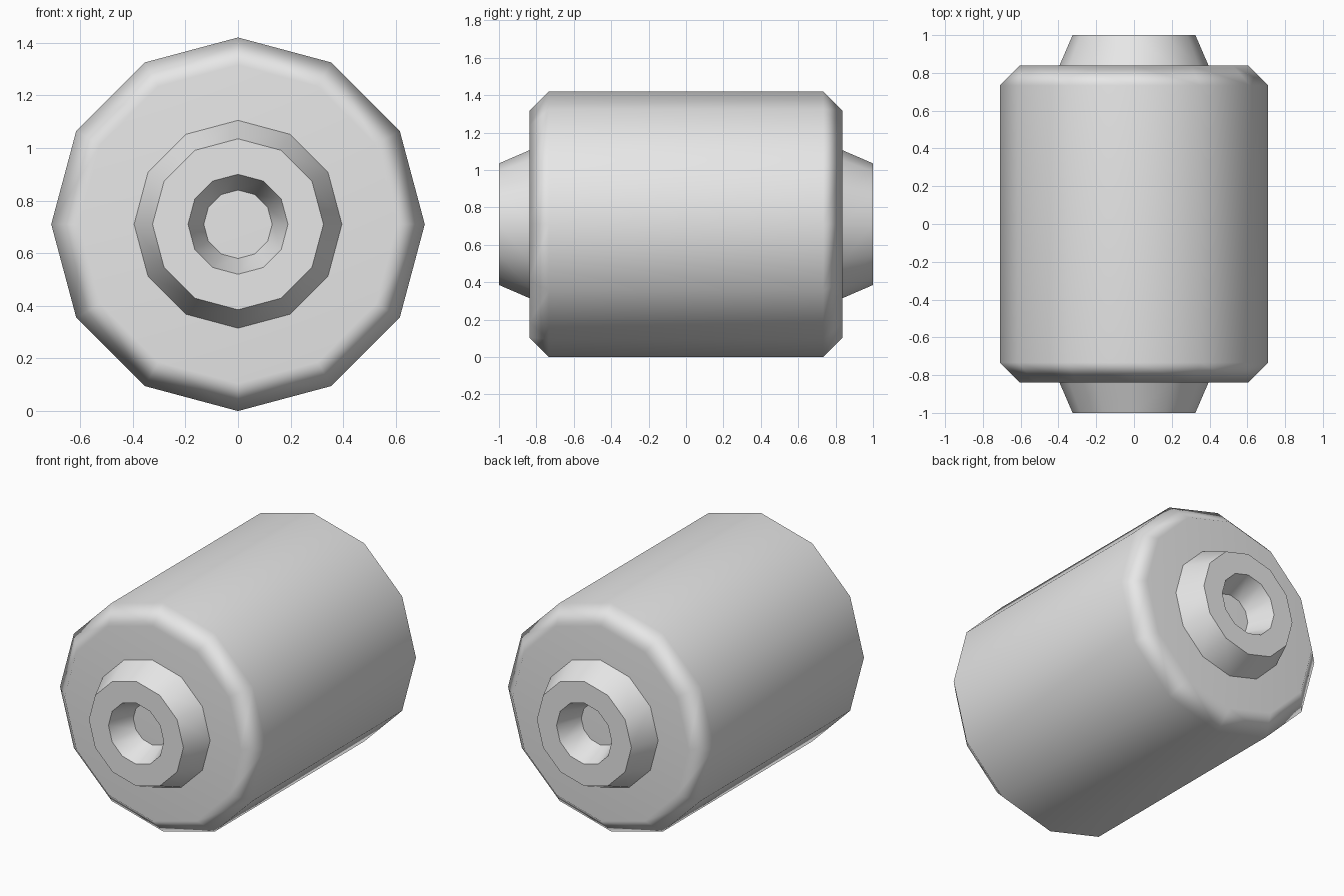
import bpy
import bmesh
from math import cos, sin, pi, radians

SIDES = 12
RADIUS = 0.71

default = bpy.data.objects.get("Cube")
if default:
    bpy.data.objects.remove(default, do_unlink=True)

grey = bpy.data.materials.new("light grey")
grey.use_nodes = True
colour = (0.8, 0.8, 0.8, 1.0)
grey.diffuse_color = colour
grey.node_tree.nodes["Principled BSDF"].inputs["Base Color"].default_value = colour


def lathe(name, profile, caps=False):
    """Turn a (radius, y) profile around the roller's axis."""
    bm = bmesh.new()
    rings = []
    for r, y in profile:
        angles = [2 * pi * i / SIDES for i in range(SIDES)]
        rings.append([bm.verts.new((r * cos(a), y, RADIUS + r * sin(a))) for a in angles])
    for a, b in zip(rings, rings[1:]):
        for i in range(SIDES):
            j = (i + 1) % SIDES
            bm.faces.new((a[i], a[j], b[j], b[i]))
    if caps:
        bm.faces.new(rings[0])
        bm.faces.new(rings[-1])
    bmesh.ops.recalc_face_normals(bm, faces=bm.faces)
    mesh = bpy.data.meshes.new(name)
    bm.to_mesh(mesh)
    bm.free()
    mesh.materials.append(grey)
    obj = bpy.data.objects.new(name, mesh)
    bpy.context.collection.objects.link(obj)

    # Soft shading with crisp corners
    bpy.ops.object.select_all(action="DESELECT")
    obj.select_set(True)
    bpy.context.view_layer.objects.active = obj
    bpy.ops.object.shade_smooth_by_angle(angle=radians(50))
    weighted = obj.modifiers.new("Weighted normals", "WEIGHTED_NORMAL")
    weighted.keep_sharp = True
    return obj


# Barrel with chamfered rims
lathe("barrel", [(0.605, -0.838), (RADIUS, -0.733), (RADIUS, 0.733), (0.605, 0.838)], caps=True)

# Tapered collar with a narrowing socket at each end
for side, name in ((-1, "front_collar"), (1, "back_collar")):
    profile = [(0.395, 0.838), (0.325, 1.0), (0.19, 1.0), (0.13, 0.842), (0.395, 0.838)]
    lathe(name, [(r, side * y) for r, y in profile])
